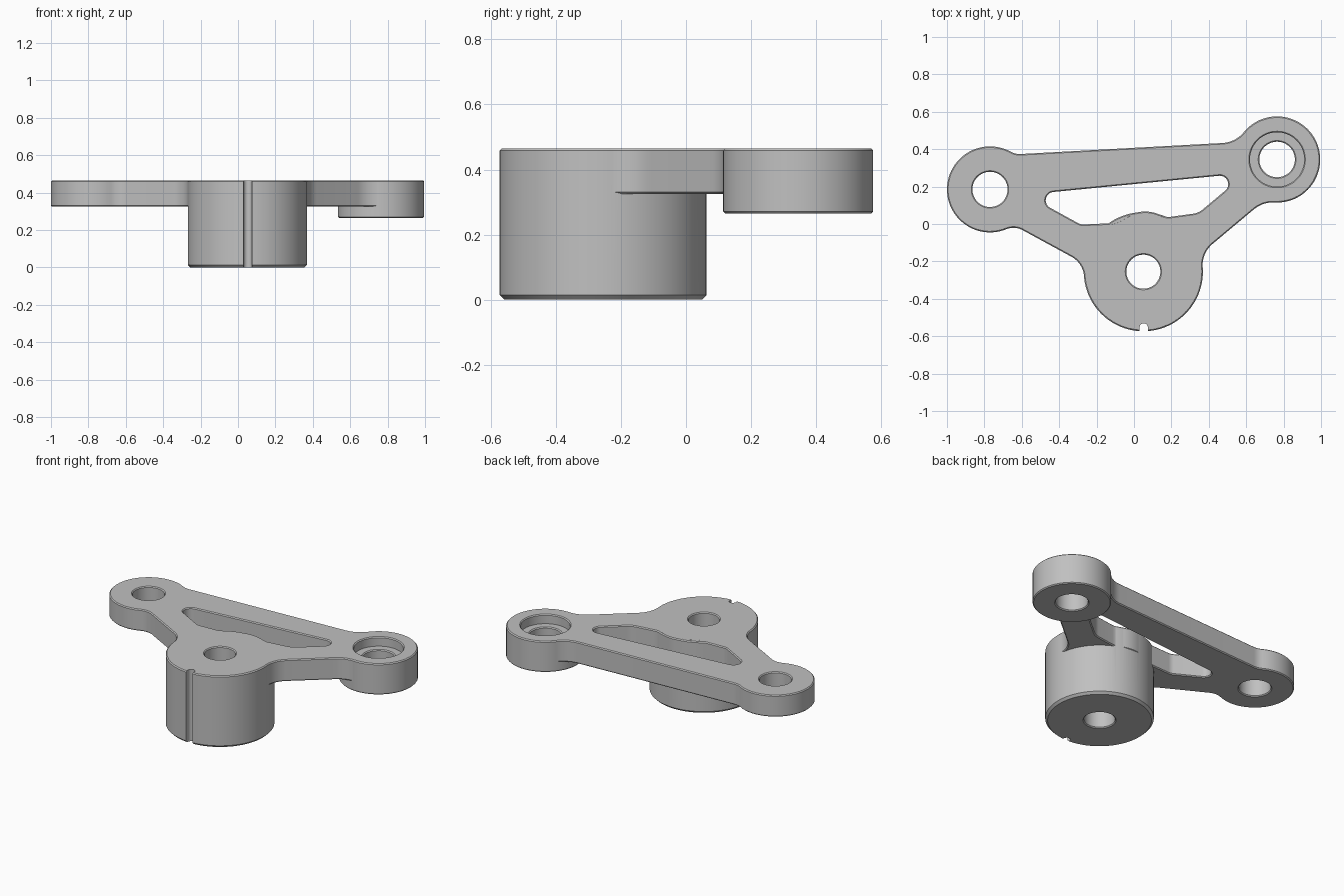
import bpy, bmesh, math
from mathutils import Vector as V

if "Cube" in bpy.data.objects:
    bpy.data.objects.remove(bpy.data.objects["Cube"])

TOP, UNDER, LOW = 0.465, 0.325, 0.265   # top face, plate underside, right boss underside
C = 0.006                               # small edge chamfer
LEFT, HUB, RIGHT = (V((-0.77, 0.185)), 0.23), (V((0.05, -0.255)), 0.318), (V((0.765, 0.345)), 0.23)

grey = bpy.data.materials.new("satin_grey")
grey.diffuse_color = (0.53, 0.53, 0.53, 1)
grey.use_nodes = True
grey.node_tree.nodes["Principled BSDF"].inputs["Base Color"].default_value = grey.diffuse_color


def arc(c, a, b, ccw=True):
    """Points on the arc round c from a to b."""
    r, s = (a - c).length, math.atan2(a.y - c.y, a.x - c.x)
    sweep = math.atan2(b.y - c.y, b.x - c.x) - s
    sweep = sweep % math.tau if ccw else -(-sweep % math.tau)
    n = max(3, math.ceil(abs(sweep) / math.radians(5)))
    return [c + r * V((math.cos(s + sweep * i / n), math.sin(s + sweep * i / n))) for i in range(n + 1)]


def circle(c, r, n=72):
    return [c + r * V((math.cos(math.tau * i / n), math.sin(math.tau * i / n))) for i in range(n)]


def fillet(boss, p, d, f, leaving):
    """Fillet of radius f between a boss and a straight edge: centre, boss point, edge point."""
    c, r = boss
    n = V((d.y, -d.x))
    off = (p + n * f - c).dot(n)
    q = c + n * off + d * math.sqrt((r + f) ** 2 - off ** 2) * (1 if leaving else -1)
    return q, c + (q - c) * r / (r + f), q - n * f


def rounded(corners):
    """Polygon with a radius at each corner (counter-clockwise)."""
    out = []
    for i, (x, y, r) in enumerate(corners):
        p, a, b = V((x, y)), V(corners[i - 1][:2]), V(corners[(i + 1) % len(corners)][:2])
        u, w = (a - p).normalized(), (b - p).normalized()
        half = u.angle(w) / 2
        t = r / math.tan(half)
        c = p + (u + w).normalized() * r / math.sin(half)
        convex = u.x * w.y - u.y * w.x < 0
        out += arc(c, p + u * t, p + w * t, convex)
    return out


def prism(name, pts, layers):
    """Stack of outlines, each layer given as (z, inset)."""
    n = len(pts)
    offs = []
    for i in range(n):
        a, b = (pts[i] - pts[i - 1]).normalized(), (pts[(i + 1) % n] - pts[i]).normalized()
        m = V((a.y + b.y, -a.x - b.x)).normalized()
        offs.append(m / max(0.5, m.dot(V((b.y, -b.x)))))
    bm = bmesh.new()
    rings = [[bm.verts.new((*(p - o * k), z)) for p, o in zip(pts, offs)] for z, k in layers]
    for lo, hi in zip(rings, rings[1:]):
        for i in range(n):
            j = (i + 1) % n
            bm.faces.new((lo[i], lo[j], hi[j], hi[i]))
    bm.faces.new(rings[0][::-1])
    bm.faces.new(rings[-1])
    bmesh.ops.recalc_face_normals(bm, faces=bm.faces)
    me = bpy.data.meshes.new(name)
    bm.to_mesh(me)
    bm.free()
    me.materials.append(grey)
    ob = bpy.data.objects.new(name, me)
    bpy.context.collection.objects.link(ob)
    return ob


def combine(target, other, op):
    mod = target.modifiers.new(op, 'BOOLEAN')
    mod.operation, mod.object, mod.solver = op, other, 'EXACT'
    bpy.context.view_layer.objects.active = target
    bpy.ops.object.modifier_apply(modifier=mod.name)
    bpy.data.objects.remove(other)


def solid(z0, z1, c0=C):
    return [(z0, c0), (z0 + c0, 0), (z1 - C, 0), (z1, C)]


def through(z0, c0=C):
    return [(z0 - 0.03, -c0), (z0, -c0), (z0 + c0, 0), (TOP - C, 0), (TOP, -C), (TOP + 0.03, -C)]


# Plate outline: three bosses joined by straight edges with fillets
edges = [  # from boss, to boss, edge start, edge end, fillet radii
    (LEFT, HUB, (-0.588, -0.037), (-0.342, -0.171), 0.10, 0.13),
    (HUB, RIGHT, (0.428, -0.10), (0.631, 0.07), 0.15, 0.16),
    (RIGHT, LEFT, (0.47, 0.433), (-0.61, 0.374), 0.16, 0.10)]
fil = []
for a, b, p, e, f0, f1 in edges:
    p, d = V(p), (V(e) - V(p)).normalized()
    fil.append((fillet(a, p, d, f0, True), fillet(b, p, d, f1, False)))
outline = []
for i, ((q0, c0, l0), (q1, c1, l1)) in enumerate(fil):
    boss = edges[i][1]
    outline += arc(q0, c0, l0, False) + arc(q1, l1, c1, False)
    outline += arc(boss[0], c1, fil[(i + 1) % 3][0][1])[1:-1]
bracket = prism("bracket", outline, solid(UNDER, TOP))

# Window between the arms
window = rounded([(-0.576, 0.157, 0.045), (-0.285, -0.003, 0.06), (-0.10, 0.005, 0.10),
                  (0.05, 0.09, 0.19), (0.17, 0.035, 0.10), (0.345, 0.059, 0.10), (0.599, 0.272, 0.045)])
combine(bracket, prism("window_cutter", window, through(UNDER)), 'DIFFERENCE')

# Tall hub and deeper right boss
combine(bracket, prism("hub", circle(HUB[0], HUB[1] + 0.0005, 96), solid(0, TOP - 0.0003, 0.014)), 'UNION')
combine(bracket, prism("right_boss", circle(RIGHT[0], RIGHT[1] + 0.0005), solid(LOW, TOP - 0.0003)), 'UNION')

# Bores, with a counterbore in the right boss
combine(bracket, prism("left_bore", circle(LEFT[0], 0.094), through(UNDER)), 'DIFFERENCE')
combine(bracket, prism("hub_bore", circle(HUB[0], 0.091), through(0)), 'DIFFERENCE')
floor, step = 0.405, -0.05
combine(bracket, prism("right_bore", circle(RIGHT[0], 0.095), [
    (LOW - 0.03, -C), (LOW, -C), (LOW + C, 0), (floor - C, 0), (floor, -C),
    (floor, step), (TOP - C, step), (TOP, step - C), (TOP + 0.03, step - C)]), 'DIFFERENCE')

# Locating groove down the hub
x, y, r = 0.052, -0.553, 0.022
groove = arc(V((x, y)), V((x + r, y)), V((x - r, y))) + [V((x - r, y - 0.1)), V((x + r, y - 0.1))]
combine(bracket, prism("groove_cutter", groove, [(-0.05, 0), (0.55, 0)]), 'DIFFERENCE')

bpy.ops.object.select_all(action='DESELECT')
bracket.select_set(True)
bpy.context.view_layer.objects.active = bracket
bpy.ops.object.shade_smooth_by_angle(angle=math.radians(30))
